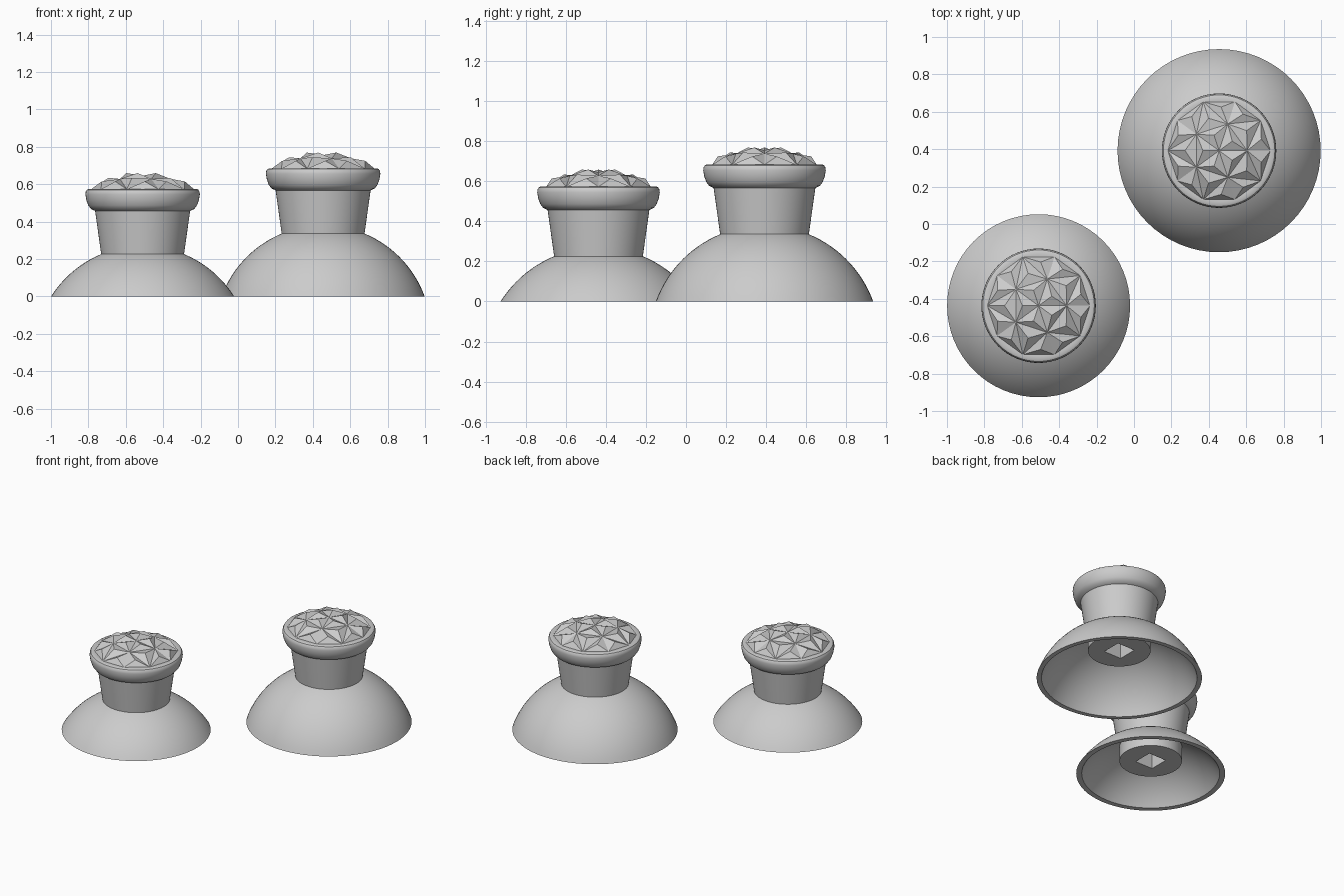
import bpy, bmesh, math

SEG = 64
SPHERE = 0.578       # outer radius of both skirts
WALL = 0.03          # skirt thickness

cube = bpy.data.objects.get("Cube")
if cube:
    bpy.data.objects.remove(cube, do_unlink=True)

grey = bpy.data.materials.new("plain grey")
grey.use_nodes = True
COLOUR = (0.6, 0.6, 0.6, 1)
grey.diffuse_color = COLOUR
grey.node_tree.nodes["Principled BSDF"].inputs["Base Color"].default_value = COLOUR


def finish(name, bm, centre, smooth=True):
    mesh = bpy.data.meshes.new(name)
    bm.to_mesh(mesh)
    bm.free()
    mesh.materials.append(grey)
    obj = bpy.data.objects.new(name, mesh)
    obj.location = (centre[0], centre[1], 0)
    bpy.context.collection.objects.link(obj)
    if smooth:
        bpy.ops.object.select_all(action='DESELECT')
        obj.select_set(True)
        bpy.context.view_layer.objects.active = obj
        bpy.ops.object.shade_smooth_by_angle(angle=math.radians(30))
    return obj


def ring(bm, radius, z, square=False):
    verts = []
    for i in range(SEG):
        a = math.tau * i / SEG
        c, s = math.cos(a), math.sin(a)
        r = radius / max(abs(c), abs(s)) if square else radius
        verts.append(bm.verts.new((r * c, r * s, z)))
    return verts


def lathe(name, profile, centre, closed=False):
    """Spin a profile of (radius, z[, square]) points around z."""
    bm = bmesh.new()
    rings = [ring(bm, *p) for p in profile]
    pairs = list(zip(rings, rings[1:]))
    if closed:
        pairs.append((rings[-1], rings[0]))
    else:
        bm.faces.new(rings[0])
        bm.faces.new(rings[-1])
    for a, b in pairs:
        for i in range(SEG):
            j = (i + 1) % SEG
            bm.faces.new((a[i], a[j], b[j], b[i]))
    bmesh.ops.recalc_face_normals(bm, faces=bm.faces)
    return finish(name, bm, centre)


def arc(radius, zc, r_end, steps=16):
    """Sphere outline from the ground up to the given radius."""
    start = math.asin(-zc / radius)
    end = math.acos(r_end / radius)
    angles = [start + (end - start) * i / steps for i in range(steps + 1)]
    return [(radius * math.cos(a), zc + radius * math.sin(a)) for a in angles]


def grip_pad(name, centre, lift):
    """Faceted dome: a triangulated cap with a raised point on each triangle."""
    bm = bmesh.new()

    def circle(n, r, z):
        return [bm.verts.new((r * math.cos(math.tau * i / n),
                              r * math.sin(math.tau * i / n), z + lift)) for i in range(n)]

    top = bm.verts.new((0, 0, 0.645 + lift))
    mid = circle(5, 0.15, 0.628)
    rim = circle(10, 0.275, 0.573)
    for k in range(5):
        a, b = mid[k], mid[(k + 1) % 5]
        r0, r1, r2 = rim[2 * k], rim[2 * k + 1], rim[(2 * k + 2) % 10]
        for tri in ((top, a, b), (a, r0, r1), (a, r1, b), (b, r1, r2)):
            bm.faces.new(tri)
    bm.normal_update()
    bmesh.ops.poke(bm, faces=bm.faces[:], offset=0.026)
    finish(name, bm, centre, smooth=False)


def thumbstick(label, centre, lift):
    zc = lift - 0.308
    # hollow spherical skirt
    outer = arc(SPHERE, zc, 0.19)
    inner = arc(SPHERE - WALL, zc, 0.19)
    lathe(label + "_skirt", outer + inner[::-1], centre, closed=True)

    # square socket, boss, tapered stem and rounded cap
    body = [(0.07, 0.3, True), (0.07, 0.095, True), (0.205, 0.095), (0.205, 0.2),
            (0.22, 0.215), (0.254, 0.457), (0.276, 0.467), (0.291, 0.487),
            (0.301, 0.515), (0.306, 0.545), (0.304, 0.56), (0.298, 0.57),
            (0.288, 0.575), (0.27, 0.574)]
    lathe(label + "_stem_and_cap", [(p[0], p[1] + lift, *p[2:]) for p in body], centre)
    grip_pad(label + "_grip_pad", centre, lift)


thumbstick("short", (-0.51, -0.437), 0.0)
thumbstick("tall", (0.455, 0.392), 0.11)
